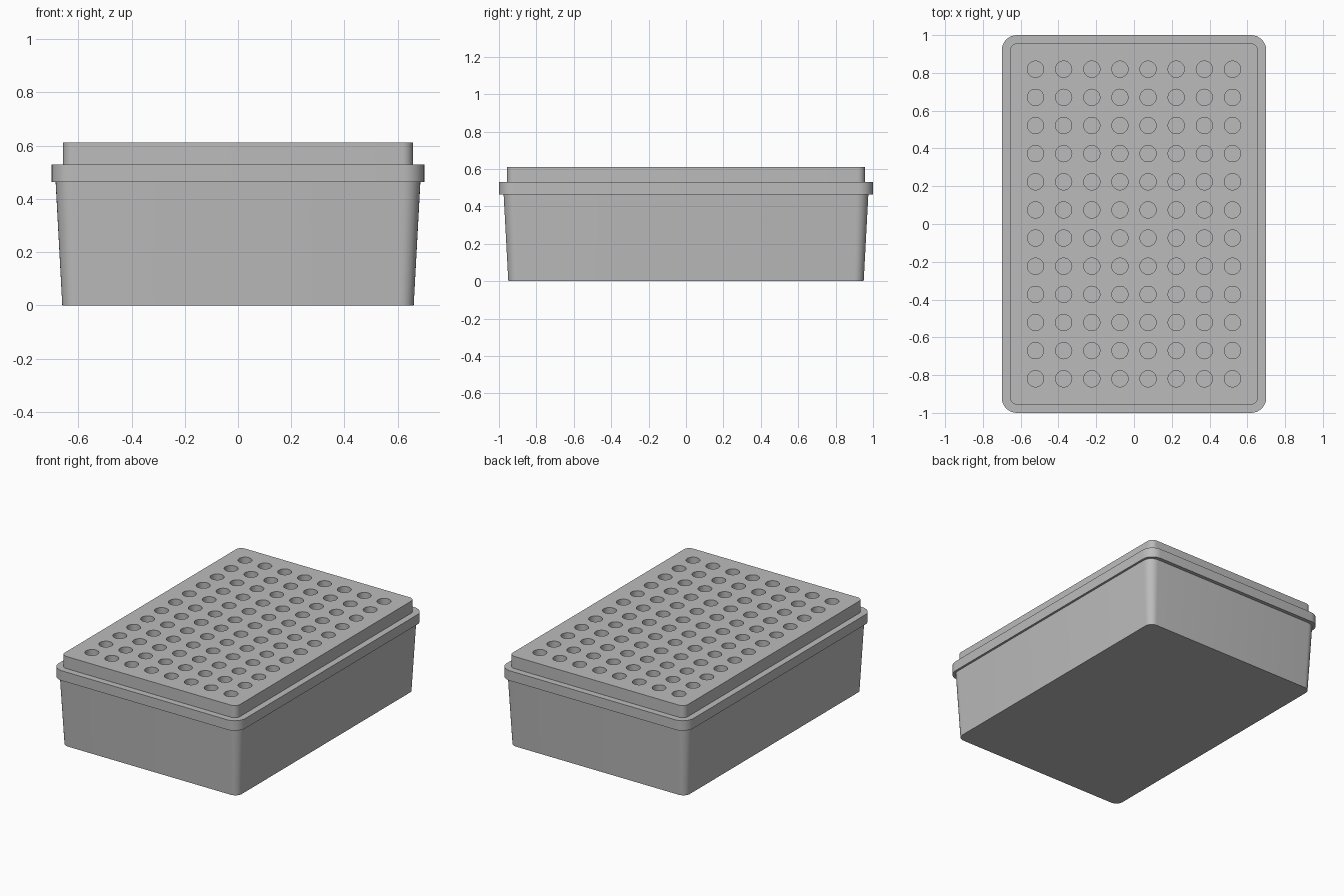
import bpy, bmesh, math
from mathutils import Matrix

cube = bpy.data.objects.get("Cube")
if cube:
    bpy.data.objects.remove(cube, do_unlink=True)

GREY = (0.5, 0.5, 0.5, 1)
grey = bpy.data.materials.new("grey plastic")
grey.use_nodes = True
grey.diffuse_color = GREY
grey.node_tree.nodes["Principled BSDF"].inputs["Base Color"].default_value = GREY


def new_object(name, bm):
    mesh = bpy.data.meshes.new(name)
    bm.to_mesh(mesh)
    bm.free()
    mesh.materials.append(grey)
    obj = bpy.data.objects.new(name, mesh)
    bpy.context.collection.objects.link(obj)
    return obj


def select(obj):
    bpy.ops.object.select_all(action='DESELECT')
    obj.select_set(True)
    bpy.context.view_layer.objects.active = obj


def rounded_ring(bm, hx, hy, r, z, steps=8):
    """Counter-clockwise rounded rectangle of vertices."""
    ring = []
    for q, (sx, sy) in enumerate([(1, 1), (-1, 1), (-1, -1), (1, -1)]):
        for i in range(steps + 1):
            a = (q + i / steps) * math.pi / 2
            ring.append(bm.verts.new((sx * (hx - r) + r * math.cos(a),
                                      sy * (hy - r) + r * math.sin(a), z)))
    return ring


def loft(name, sections, bottom=False, top=False):
    """Join rounded rectangles (half x, half y, radius, z) into a shell."""
    bm = bmesh.new()
    rings = [rounded_ring(bm, *s) for s in sections]
    for lo, hi in zip(rings, rings[1:]):
        for i in range(len(lo)):
            j = (i + 1) % len(lo)
            bm.faces.new((lo[i], lo[j], hi[j], hi[i]))
    if bottom:
        bm.faces.new(rings[0][::-1])
    if top:
        bm.faces.new(rings[-1])
    return new_object(name, bm)


# Outlines shared by neighbouring parts
body_top = (0.685, 0.975, 0.065, 0.463)
rack_outline = (0.657, 0.957, 0.04)
RACK_TOP = 0.612

# Tapered body, overhanging rim and raised rack block
body = loft("body", [(0.66, 0.95, 0.05, 0), body_top], bottom=True)
rim = loft("rim", [body_top, (0.7, 1.0, 0.08, 0.463), (0.7, 1.0, 0.08, 0.53),
                   (*rack_outline, 0.53)])
rack = loft("rack", [(*rack_outline, 0.35), (*rack_outline, RACK_TOP)],
            bottom=True, top=True)

# Eight by twelve grid of round wells
PITCH, DEPTH, RADIUS = 0.149, 0.15, 0.043
bm = bmesh.new()
for col in range(8):
    for row in range(12):
        bmesh.ops.create_cone(
            bm, cap_ends=True, segments=32, radius1=RADIUS, radius2=RADIUS,
            depth=DEPTH * 2,
            matrix=Matrix.Translation(((col - 3.5) * PITCH, (row - 5.5) * PITCH, RACK_TOP)))
cutter = new_object("well_cutter", bm)
cutter.hide_render = True

wells = rack.modifiers.new("wells", 'BOOLEAN')
wells.operation = 'DIFFERENCE'
wells.solver = 'EXACT'
wells.object = cutter
select(rack)
bpy.ops.object.modifier_apply(modifier=wells.name)
bpy.data.objects.remove(cutter, do_unlink=True)

# Smooth corners with crisp edges
for part in (body, rim, rack):
    select(part)
    bpy.ops.object.shade_smooth_by_angle(angle=math.radians(30))
